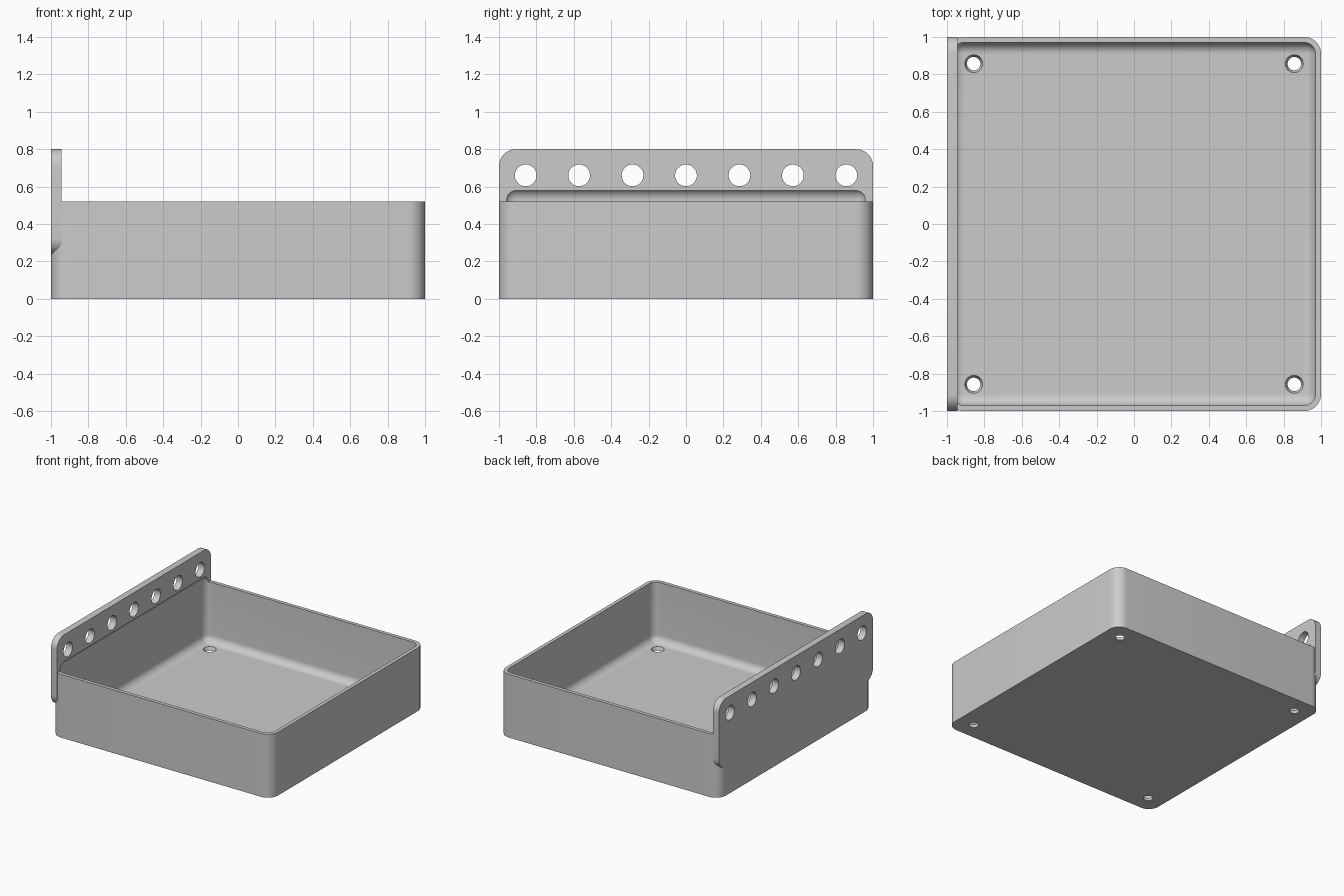
import bpy, bmesh, math
from mathutils import Matrix, Vector

cube = bpy.data.objects.get("Cube")
if cube:
    bpy.data.objects.remove(cube, do_unlink=True)

WALL, R, PITCH = 0.03, 0.09, 2 / 7
RIM, TOP, HOLE_Z = 0.52, 0.8, 0.66

grey = bpy.data.materials.new("grey plastic")
grey.use_nodes = True
colour = (0.6, 0.6, 0.6, 1)
grey.diffuse_color = colour
grey.node_tree.nodes["Principled BSDF"].inputs["Base Color"].default_value = colour


def add_object(name, bm):
    bmesh.ops.recalc_face_normals(bm, faces=bm.faces)
    mesh = bpy.data.meshes.new(name)
    bm.to_mesh(mesh)
    bm.free()
    mesh.materials.append(grey)
    obj = bpy.data.objects.new(name, mesh)
    bpy.context.collection.objects.link(obj)
    return obj


def rounded_box(name, low, high, radius, axis=None):
    """Box with the edges along one axis rounded, or all of them."""
    bm = bmesh.new()
    bmesh.ops.create_cube(bm, size=1)
    low, high = Vector(low), Vector(high)
    bmesh.ops.scale(bm, vec=high - low, verts=bm.verts)
    bmesh.ops.translate(bm, vec=(low + high) / 2, verts=bm.verts)
    edges = [e for e in bm.edges if axis is None or
             abs((e.verts[0].co - e.verts[1].co).normalized()[axis]) > 0.9]
    bmesh.ops.bevel(bm, geom=edges, offset=radius, segments=10,
                    profile=0.5, affect='EDGES')
    return add_object(name, bm)


def add_cone(bm, r1, r2, depth, matrix):
    bmesh.ops.create_cone(bm, cap_ends=True, segments=48, radius1=r1,
                          radius2=r2, depth=depth, matrix=matrix)


def combine(target, other, operation):
    mod = target.modifiers.new(other.name, 'BOOLEAN')
    mod.operation, mod.solver, mod.object = operation, 'EXACT', other
    bpy.context.view_layer.objects.active = target
    bpy.ops.object.modifier_apply(modifier=mod.name)
    bpy.data.objects.remove(other, do_unlink=True)


# Tray body and the upright hanging plate on its right side
tray = rounded_box("tray_with_hanging_plate", (-1, -1, 0), (1, 1, RIM), R, 2)
plate = rounded_box("hanging_plate", (-1, -1, 0.235), (-0.945, 1, TOP), R, 0)
combine(tray, plate, 'UNION')

# Cavity with rounded edges, which also undercuts the plate
inner = 1 - WALL
cavity = rounded_box("cavity_cutter", (-inner, -inner, WALL),
                     (inner, inner, 0.59), 0.06)
combine(tray, cavity, 'DIFFERENCE')

# Row of holes through the plate
bm = bmesh.new()
for i in range(-3, 4):
    add_cone(bm, 0.058, 0.058, 0.2, Matrix.Translation((-0.97, i * PITCH, HOLE_Z))
             @ Matrix.Rotation(math.pi / 2, 4, 'Y'))
combine(tray, add_object("plate_hole_cutter", bm), 'DIFFERENCE')

# Countersunk holes in the floor corners
bm = bmesh.new()
for x in (-3, 3):
    for y in (-3, 3):
        add_cone(bm, 0.032, 0.056, 0.06,
                 Matrix.Translation((x * PITCH, y * PITCH, 0.02)))
combine(tray, add_object("floor_hole_cutter", bm), 'DIFFERENCE')

# Smooth shading with sharp edges kept
bpy.ops.object.select_all(action='DESELECT')
tray.select_set(True)
bpy.context.view_layer.objects.active = tray
bpy.ops.object.shade_smooth_by_angle(angle=math.radians(30))
